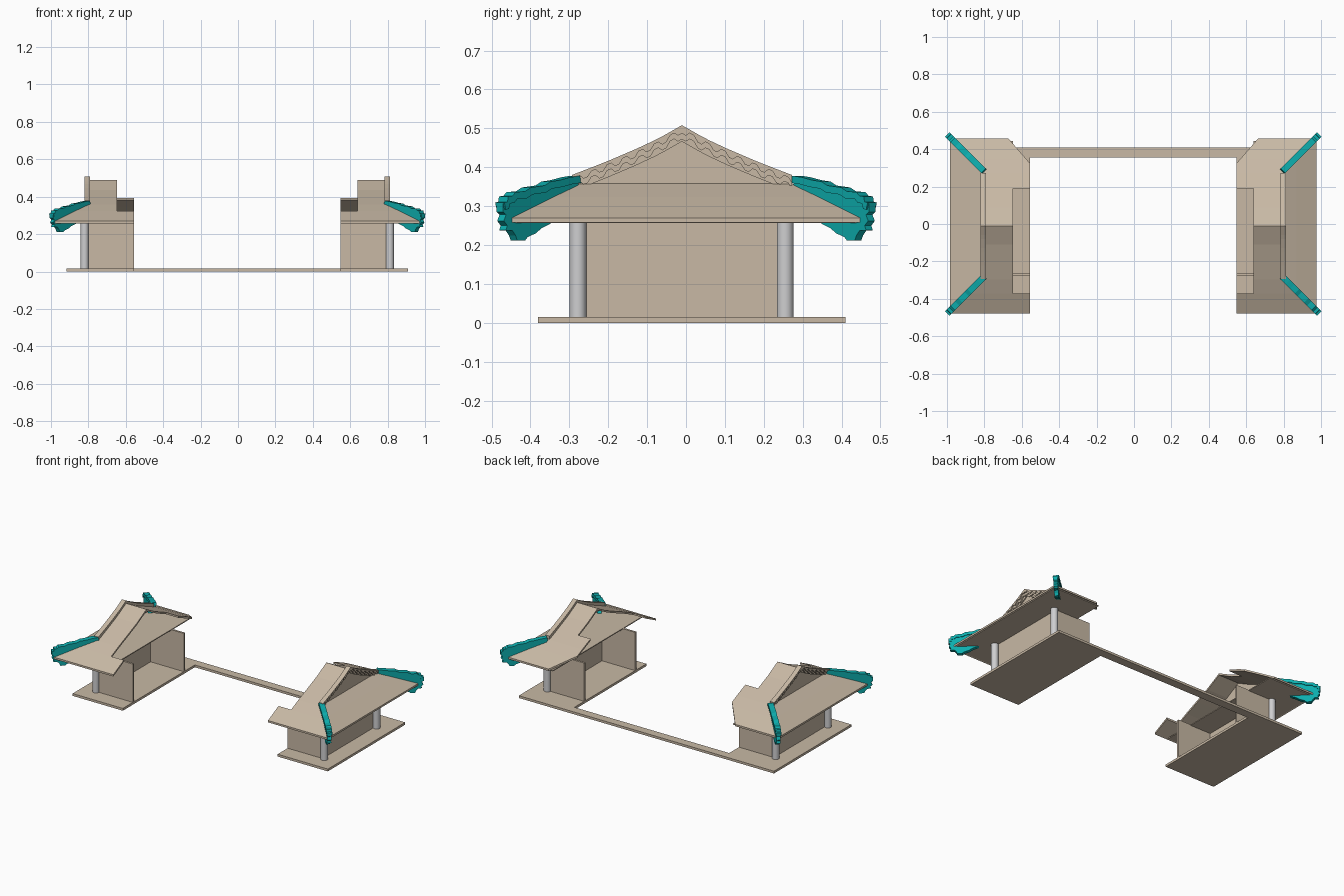
import bpy, bmesh, math
from mathutils import Vector

if "Cube" in bpy.data.objects:
    bpy.data.objects.remove(bpy.data.objects["Cube"])

CX, CY = -0.004, -0.0105        # centre of the building pair / ridge line


def material(name, rgb):
    m = bpy.data.materials.new(name)
    m.diffuse_color = (*rgb, 1)
    m.use_nodes = True
    m.node_tree.nodes["Principled BSDF"].inputs["Base Color"].default_value = m.diffuse_color
    return m


TAN = material("warm_stone", (0.58, 0.485, 0.376))
TEAL = material("teal", (0.004, 0.42, 0.42))
GREY = material("light_grey", (0.62, 0.62, 0.63))


def finish(bm, name, mat):
    bmesh.ops.recalc_face_normals(bm, faces=bm.faces)
    me = bpy.data.meshes.new(name)
    bm.to_mesh(me)
    bm.free()
    me.materials.append(mat)
    ob = bpy.data.objects.new(name, me)
    bpy.context.collection.objects.link(ob)
    return ob


def prism(name, pts, vec, mat=TAN):
    """Flat outline pushed along a vector."""
    bm = bmesh.new()
    v = Vector(vec)
    a = [bm.verts.new(p) for p in pts]
    b = [bm.verts.new(Vector(p) + v) for p in pts]
    bm.faces.new(a)
    bm.faces.new(b[::-1])
    for i in range(len(a)):
        j = (i + 1) % len(a)
        bm.faces.new((a[i], a[j], b[j], b[i]))
    return finish(bm, name, mat)


def box(name, x0, x1, y0, y1, z0, z1):
    return prism(name, [(x0, y0, z0), (x1, y0, z0), (x1, y1, z0), (x0, y1, z0)], (0, 0, z1 - z0))


def sheet(name, rows, t=0.012):
    """Roof slab through rows of (left point, right point), thickened downward."""
    bm = bmesh.new()
    grid = [[bm.verts.new((p[0], p[1], p[2] - d)) for d in (0, t) for p in r] for r in rows]
    for r, q in zip(grid, grid[1:]):
        bm.faces.new((r[0], r[1], q[1], q[0]))
        bm.faces.new((r[2], r[3], q[3], q[2]))
        bm.faces.new((r[0], r[2], q[2], q[0]))
        bm.faces.new((r[1], r[3], q[3], q[1]))
    for r in (grid[0], grid[-1]):
        bm.faces.new((r[0], r[1], r[3], r[2]))
    return finish(bm, name, TAN)


def interp(table, u):
    for (a, p), (b, q) in zip(table, table[1:]):
        if u <= b:
            return p + (q - p) * (u - a) / (b - a)
    return table[-1][1]


ROOF = [(0, 0.49), (0.1, 0.437), (0.19, 0.398), (0.285, 0.358), (0.36, 0.323), (0.467, 0.27)]
VERGE = [(0, 0.508), (0.06, 0.474), (0.12, 0.446), (0.2, 0.412), (0.283, 0.38)]
EAVE, GABLE, INNER, RIDGE = 0.979, 0.80, 0.553, 0.643


def outer_x(u):
    return GABLE if u <= 0.285 else GABLE + (u - 0.285) / (0.467 - 0.285) * (EAVE - GABLE)


# U-shaped floor slab joining both halls
base = [(-0.912, -0.38), (-INNER, -0.38), (-INNER, 0.355), (INNER, 0.355),
        (INNER, -0.38), (0.912, -0.38), (0.912, 0.41), (-0.912, 0.41)]
prism("base_slab", [(CX + x, y, 0) for x, y in base], (0, 0, 0.015))

# teal hip ornament outline: distance along the diagonal, height
FIN = [(0.285, 0.378), (0.31, 0.374), (0.335, 0.367), (0.36, 0.363), (0.375, 0.353), (0.41, 0.348),
       (0.425, 0.338), (0.45, 0.336), (0.458, 0.326), (0.469, 0.325), (0.471, 0.311), (0.479, 0.309),
       (0.479, 0.285), (0.471, 0.278), (0.477, 0.262), (0.468, 0.25), (0.472, 0.238), (0.455, 0.237),
       (0.447, 0.225), (0.442, 0.211), (0.422, 0.212), (0.416, 0.22), (0.395, 0.23), (0.38, 0.243),
       (0.355, 0.256), (0.37, 0.285), (0.285, 0.335)]


def bargeboard(name, s, x0, x1, depth, steps):
    """Curved gable trim; a stepped lower edge when steps > 0."""
    top, low = [], []
    for i in range(-12, 13):
        u = i / 12 * 0.283
        top.append((CX + s * x0, CY + u, interp(VERGE, abs(u))))
    n = 12 if not steps else steps * 4
    for i in range(n, -n - 1, -1):
        u = i / n * 0.283
        wave = 0.006 * (1 if (abs(i) // 2) % 2 else -1) if steps else 0
        low.append((CX + s * x0, CY + u, interp(VERGE, abs(u)) - depth + wave))
    prism(name, top + low, (s * (x1 - x0), 0, 0))


for s, side in ((1, "right"), (-1, "left")):
    def X(x):
        return CX + s * x

    # three walls, open towards the courtyard
    box(side + "_front_wall", X(INNER), X(0.803), -0.278, -0.265, 0.015, 0.262)
    box(side + "_back_wall", X(INNER), X(0.803), 0.242, 0.255, 0.015, 0.262)
    box(side + "_outer_wall", X(0.79), X(0.803), -0.265, 0.242, 0.015, 0.262)

    # round corner columns
    for y, end in ((-0.278, "front"), (0.255, "back")):
        bm = bmesh.new()
        bmesh.ops.create_cone(bm, cap_ends=True, segments=32, radius1=0.0215, radius2=0.0215, depth=0.247)
        bmesh.ops.translate(bm, verts=bm.verts, vec=(X(0.816), y, 0.1385))
        for f in bm.faces:
            f.smooth = len(f.verts) == 4
        finish(bm, f"{side}_{end}_column", GREY)

    # thin ceiling under the roof
    box(side + "_ceiling", X(RIDGE), X(0.97), CY - 0.455, CY + 0.455, 0.257, 0.263)

    # front slope, notched on the courtyard side
    us = [0, 0.05, 0.1, 0.145, 0.19, 0.24, 0.285, 0.36]
    sheet(side + "_front_roof_upper", [((X(RIDGE), CY - u, interp(ROOF, u)),
                                        (X(outer_x(u)), CY - u, interp(ROOF, u))) for u in us])
    sheet(side + "_front_roof_lower", [((X(INNER), CY - u, interp(ROOF, u)),
                                        (X(outer_x(u)), CY - u, interp(ROOF, u))) for u in (0.36, 0.41, 0.467)])

    # back slope, with a wider lower part and a mitred corner
    us = [0, 0.05, 0.1, 0.15, 0.2]
    sheet(side + "_back_roof_upper", [((X(RIDGE), CY + u, interp(ROOF, u)),
                                       (X(outer_x(u)), CY + u, interp(ROOF, u))) for u in us])
    rows = []
    for u in (0.2, 0.24, 0.285, 0.336, 0.36, 0.41, 0.467):
        xi = INNER + max(0, u - 0.336) / 0.131 * 0.114
        rows.append(((X(xi), CY + u, interp(ROOF, u)), (X(outer_x(u)), CY + u, interp(ROOF, u))))
    sheet(side + "_back_roof_lower", rows)

    # outer hip slope below the gable
    rows = []
    for u in (0.285, 0.36, 0.467):
        x, z = X(outer_x(u)), interp(ROOF, u)
        rows.append(((x, CY - u, z), (x, CY + u, z)))
    sheet(side + "_outer_roof", rows)

    # gable infill and layered stepped trim
    prism(side + "_gable_panel", [(X(0.788), CY - 0.285, 0.35), (X(0.788), CY + 0.285, 0.35),
                                  (X(0.788), CY, 0.478)], (s * 0.008, 0, 0))
    bargeboard(side + "_gable_board", s, 0.788, 0.802, 0.042, 0)
    bargeboard(side + "_gable_trim_lower", s, 0.802, 0.810, 0.030, 7)
    bargeboard(side + "_gable_trim_upper", s, 0.810, 0.818, 0.015, 7)

    # teal hip ornaments on the outer corners
    for e, end in ((-1, "front"), (1, "back")):
        n = Vector((s, -e, 0)).normalized() * 0.024
        pts = [Vector((X(0.80 + (t - 0.285)), e * t, z)) - n / 2 for t, z in FIN]
        prism(f"{side}_{end}_hip_ornament", pts, n, TEAL)
        # raised tile cap along the top of the ornament
        n = n * 1.4
        cap = FIN[:12] + [(t - 0.004, z - 0.018) for t, z in FIN[11::-1]]
        pts = [Vector((X(0.80 + (t - 0.285)), e * t, z)) - n / 2 for t, z in cap]
        prism(f"{side}_{end}_hip_cap", pts, n, TEAL)
